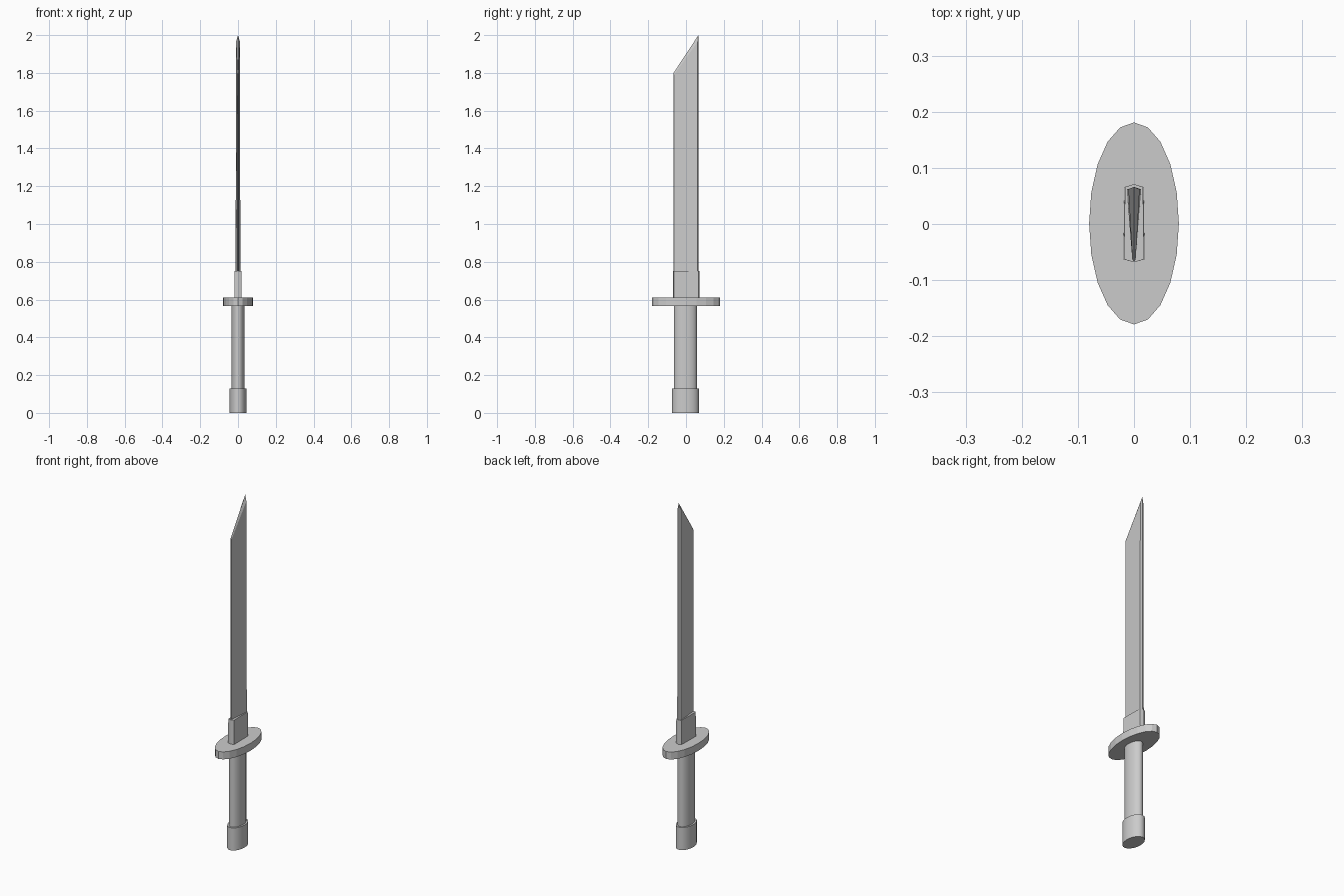
import bpy, math
from math import cos, sin, tau

if "Cube" in bpy.data.objects:
    bpy.data.objects.remove(bpy.data.objects["Cube"])


def loft(name, bottom, top, smooth=False):
    """Closed solid between two matching rings of points."""
    n = len(bottom)
    faces = [(i, (i + 1) % n, n + (i + 1) % n, n + i) for i in range(n)]
    faces.append(tuple(reversed(range(n))))
    if name == "blade":
        # tip bevel: two facets meeting along the centre ridge
        faces += [tuple(n + i for i in (0, 1, 2, 3)), tuple(n + i for i in (0, 3, 4, 5))]
    else:
        faces.append(tuple(range(n, 2 * n)))
    mesh = bpy.data.meshes.new(name)
    mesh.from_pydata(bottom + top, [], faces)
    mesh.update()
    obj = bpy.data.objects.new(name, mesh)
    bpy.context.collection.objects.link(obj)
    if smooth:
        bpy.ops.object.select_all(action='DESELECT')
        bpy.context.view_layer.objects.active = obj
        obj.select_set(True)
        bpy.ops.object.shade_smooth_by_angle(angle=math.radians(50))
    return obj


def oval(name, rx, ry, cy, z0, z1, smooth, sides=20):
    ring = [(rx * cos(tau * i / sides), cy + ry * sin(tau * i / sides))
            for i in range(sides)]
    return loft(name, [(x, y, z0) for x, y in ring],
                [(x, y, z1) for x, y in ring], smooth)


def hexagon(front, front_side, back_side, back):
    """Mirrored six-point section: front point, side corners, back point."""
    (fx, fy, fz), (bx, by, bz) = front_side, back_side
    return [(0, *front), (fx, fy, fz), (bx, by, bz),
            (0, *back), (-bx, by, bz), (-fx, fy, fz)]


# Grip, pommel and guard
oval("pommel", 0.045, 0.071, -0.003, 0.0, 0.13, True)
oval("grip", 0.035, 0.061, -0.003, 0.13, 0.57, True)
oval("guard", 0.08, 0.18, 0.001, 0.567, 0.61, False)

# Collar around the blade root
loft("collar",
     hexagon((-0.068, 0.61), (0.019, -0.063, 0.61), (0.017, 0.066, 0.61), (0.071, 0.61)),
     hexagon((-0.068, 0.75), (0.018, -0.063, 0.75), (0.016, 0.066, 0.75), (0.071, 0.75)))

# Wedge-section blade with slanted, bevelled tip
loft("blade",
     hexagon((-0.066, 0.65), (0.003, -0.063, 0.65), (0.013, 0.062, 0.65), (0.066, 0.65)),
     hexagon((-0.066, 1.80), (0.003, -0.063, 1.79), (0.010, 0.062, 1.965), (0.066, 2.0)))
